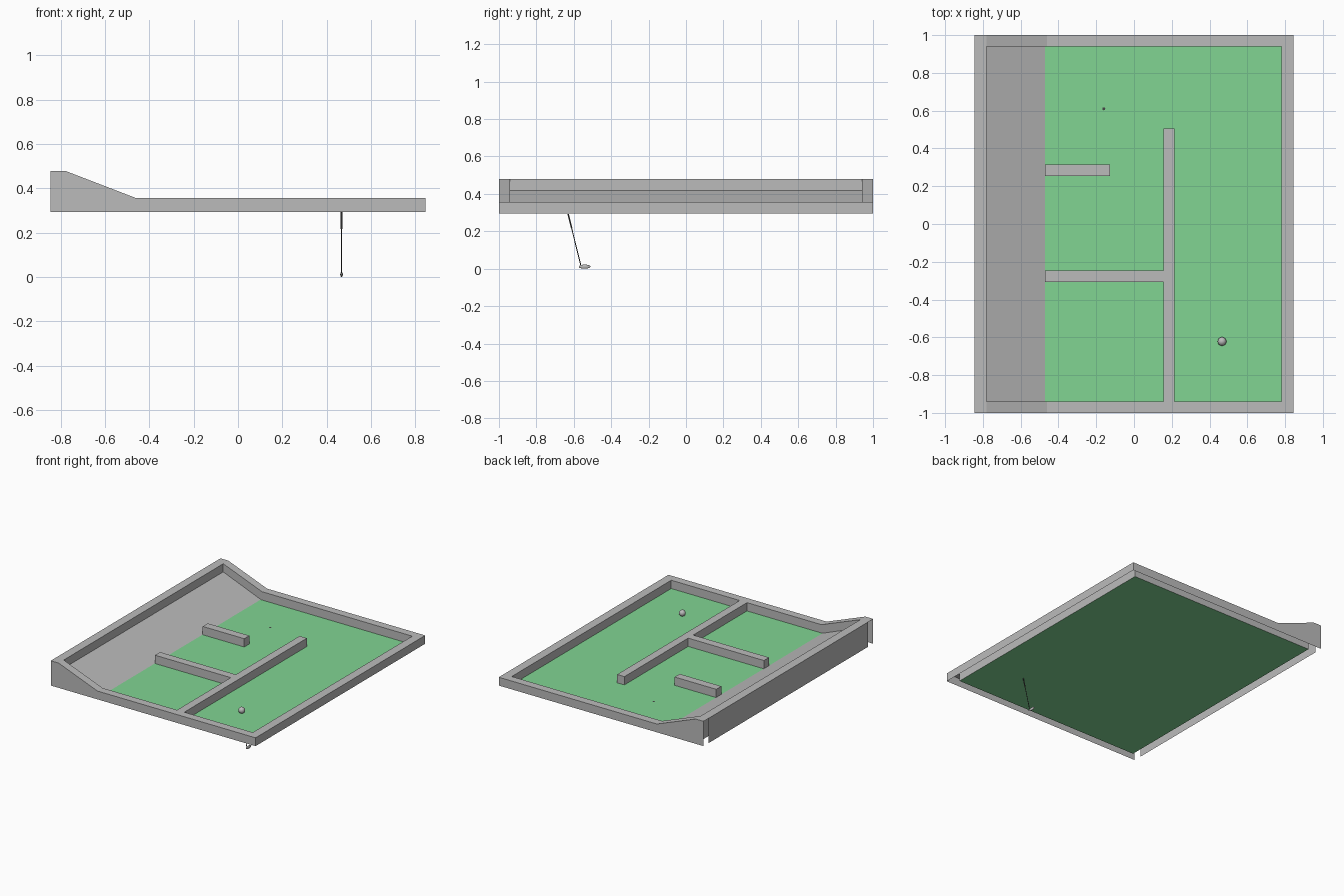
import bpy, bmesh, math
from mathutils import Vector

if "Cube" in bpy.data.objects:
    bpy.data.objects.remove(bpy.data.objects["Cube"])

FLOOR, RIM, HIGH = 0.294, 0.356, 0.479      # floor, low rim and raised rim heights
XO, XI, YO, YI = 0.845, 0.78, 1.0, 0.94     # outer and inner frame limits
RAMP_X = -0.47


def material(name, rgb):
    m = bpy.data.materials.new(name)
    m.diffuse_color = (*rgb, 1)
    m.use_nodes = True
    m.node_tree.nodes["Principled BSDF"].inputs["Base Color"].default_value = m.diffuse_color
    return m


grey = material("wall grey", (0.5, 0.5, 0.5))
green = material("turf green", (0.22, 0.66, 0.29))
dark = material("dark grey", (0.06, 0.06, 0.06))


def make(name, bm, mat, smooth=False):
    me = bpy.data.meshes.new(name)
    bm.to_mesh(me)
    bm.free()
    me.materials.append(mat)
    for p in me.polygons:
        p.use_smooth = smooth
    ob = bpy.data.objects.new(name, me)
    bpy.context.collection.objects.link(ob)
    return ob


def quad(bm, pts, facing):
    f = bm.faces.new([bm.verts.new(p) for p in pts])
    f.normal_update()
    if f.normal.dot(Vector(facing)) < 0:
        f.normal_flip()


def x_panel(bm, x, y, z, facing):
    quad(bm, [(x, -y, FLOOR), (x, y, FLOOR), (x, y, z), (x, -y, z)], (facing, 0, 0))


# frame: hollow walls, open underneath
bm = bmesh.new()
rim = [(-XO, HIGH), (-XI, HIGH), (-0.46, RIM), (XI, RIM), (XO, RIM)]
for s in (-1, 1):
    for (xa, za), (xb, zb) in zip(rim, rim[1:]):
        quad(bm, [(xa, s * YI, za), (xb, s * YI, zb), (xb, s * YO, zb), (xa, s * YO, za)], (0, 0, 1))
        quad(bm, [(xa, s * YO, FLOOR), (xb, s * YO, FLOOR), (xb, s * YO, zb), (xa, s * YO, za)], (0, s, 0))
        if xa >= -XI and xb <= XI:
            quad(bm, [(xa, s * YI, FLOOR), (xb, s * YI, FLOOR), (xb, s * YI, zb), (xa, s * YI, za)], (0, -s, 0))
    z = HIGH if s < 0 else RIM
    quad(bm, [(s * XO, -YI, z), (s * XI, -YI, z), (s * XI, YI, z), (s * XO, YI, z)], (0, 0, 1))
    x_panel(bm, s * XI, YI, z, -s)
    x_panel(bm, s * XO, YI if s < 0 else YO, z, s)   # raised end leaves open corners
bmesh.ops.remove_doubles(bm, verts=bm.verts, dist=1e-5)
make("frame", bm, grey)

# turf and sloping ramp
bm = bmesh.new()
quad(bm, [(-XI, -YI, FLOOR), (XI, -YI, FLOOR), (XI, YI, FLOOR), (-XI, YI, FLOOR)], (0, 0, 1))
make("turf", bm, green)
bm = bmesh.new()
quad(bm, [(-XI, -YI, 0.418), (RAMP_X, -YI, FLOOR + 0.001),
          (RAMP_X, YI, FLOOR + 0.001), (-XI, YI, 0.418)], (0, 0, 1))
make("ramp", bm, grey)


# dividers: plan outlines raised from the turf, no underside
def divider(name, plan):
    bm = bmesh.new()
    n = len(plan)
    lo = [bm.verts.new((x, y, FLOOR)) for x, y in plan]
    hi = [bm.verts.new((x, y, RIM)) for x, y in plan]
    for i in range(n):
        j = (i + 1) % n
        bm.faces.new((lo[i], lo[j], hi[j], hi[i]))
    bm.faces.new(hi)
    make(name, bm, grey)


divider("branched_divider", [(0.155, -YI), (0.215, -YI), (0.215, 0.505), (0.155, 0.505),
                             (0.155, -0.247), (RAMP_X, -0.247), (RAMP_X, -0.307), (0.155, -0.307)])
divider("short_divider", [(RAMP_X, 0.255), (-0.127, 0.255), (-0.127, 0.315), (RAMP_X, 0.315)])

# hole
bm = bmesh.new()
bmesh.ops.create_circle(bm, cap_ends=True, segments=16, radius=0.008)
bmesh.ops.translate(bm, verts=bm.verts, vec=(-0.16, 0.61, FLOOR + 0.002))
make("hole", bm, dark)


def ball(name, loc, scale, mat):
    bm = bmesh.new()
    bmesh.ops.create_uvsphere(bm, u_segments=24, v_segments=16, radius=1)
    bmesh.ops.scale(bm, verts=bm.verts, vec=scale)
    bmesh.ops.translate(bm, verts=bm.verts, vec=loc)
    make(name, bm, mat, True)


def rod(name, a, b, r, mat):
    a, b = Vector(a), Vector(b)
    bm = bmesh.new()
    bmesh.ops.create_cone(bm, cap_ends=True, segments=12, radius1=r, radius2=r, depth=(b - a).length)
    bmesh.ops.rotate(bm, verts=bm.verts, matrix=(b - a).to_track_quat('Z', 'Y').to_matrix())
    bmesh.ops.translate(bm, verts=bm.verts, vec=(a + b) / 2)
    make(name, bm, mat)


ball("ball", (0.466, -0.622, FLOOR + 0.023), (0.023, 0.023, 0.023), grey)

# club hanging below the turf
foot, top = Vector((0.467, -0.562, 0.016)), Vector((0.467, -0.63, FLOOR - 0.002))
grip = foot.lerp(top, 0.73)
rod("club_shaft", foot, grip, 0.0025, dark)
rod("club_grip", grip, top, 0.004, dark)
ball("club_head", (0.467, -0.542, 0.011), (0.006, 0.031, 0.011), grey)
